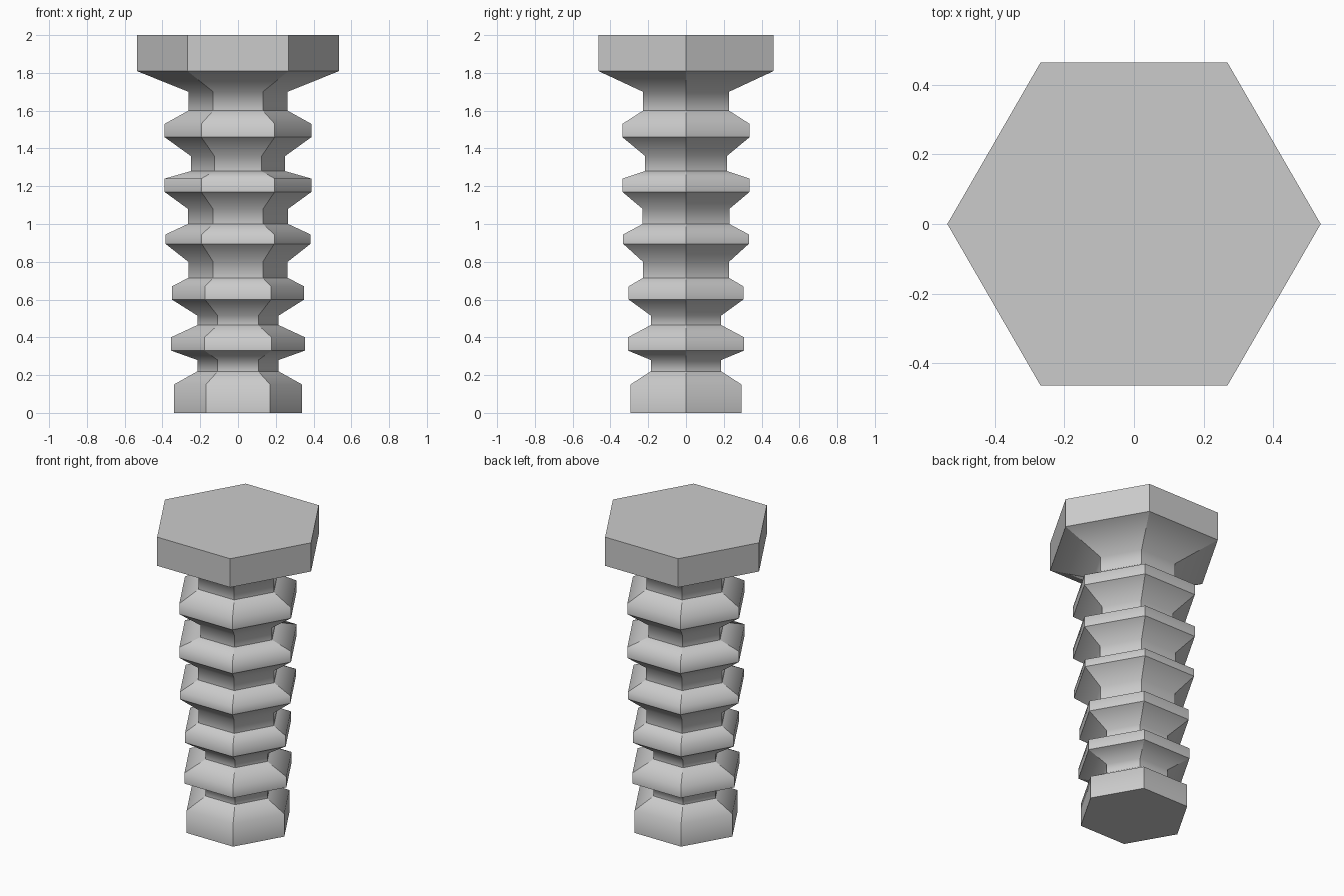
import bpy, bmesh
from math import cos, sin, pi

if "Cube" in bpy.data.objects:
    bpy.data.objects.remove(bpy.data.objects["Cube"])

SIDES = 6
# Profile bands: (corner radius, bottom z, top z); sloped faces join them
BANDS = [
    (0.34, 0.0, 0.15),     # foot
    (0.215, 0.22, 0.28),
    (0.355, 0.33, 0.40),   # ridge
    (0.215, 0.465, 0.515),
    (0.35, 0.60, 0.67),    # ridge
    (0.263, 0.715, 0.80),
    (0.384, 0.895, 0.945), # ridge
    (0.265, 1.0, 1.08),
    (0.389, 1.17, 1.24),   # ridge
    (0.25, 1.28, 1.36),
    (0.389, 1.46, 1.53),   # ridge
    (0.263, 1.60, 1.70),
    (0.536, 1.81, 2.0),    # head
]

bm = bmesh.new()
levels = [(r, z) for r, lo, hi in BANDS for z in (lo, hi)]
rings = [[bm.verts.new((r * cos(2 * pi * k / SIDES), r * sin(2 * pi * k / SIDES), z))
          for k in range(SIDES)] for r, z in levels]

# Side walls and end caps
for a, b in zip(rings, rings[1:]):
    for k in range(SIDES):
        n = (k + 1) % SIDES
        bm.faces.new((a[k], a[n], b[n], b[k])).smooth = True
bm.faces.new(rings[0][::-1])
bm.faces.new(rings[-1])

# Crisp edges everywhere except where a band's top blends into the slope above
for e in bm.edges:
    e.smooth = False
for ring in rings[1:-1:2]:
    for k in range(SIDES):
        bm.edges.get((ring[k], ring[(k + 1) % SIDES])).smooth = True

mesh = bpy.data.meshes.new("ridged_hex_bolt")
bm.to_mesh(mesh)
bm.free()
bolt = bpy.data.objects.new("ridged_hex_bolt", mesh)
bpy.context.collection.objects.link(bolt)
